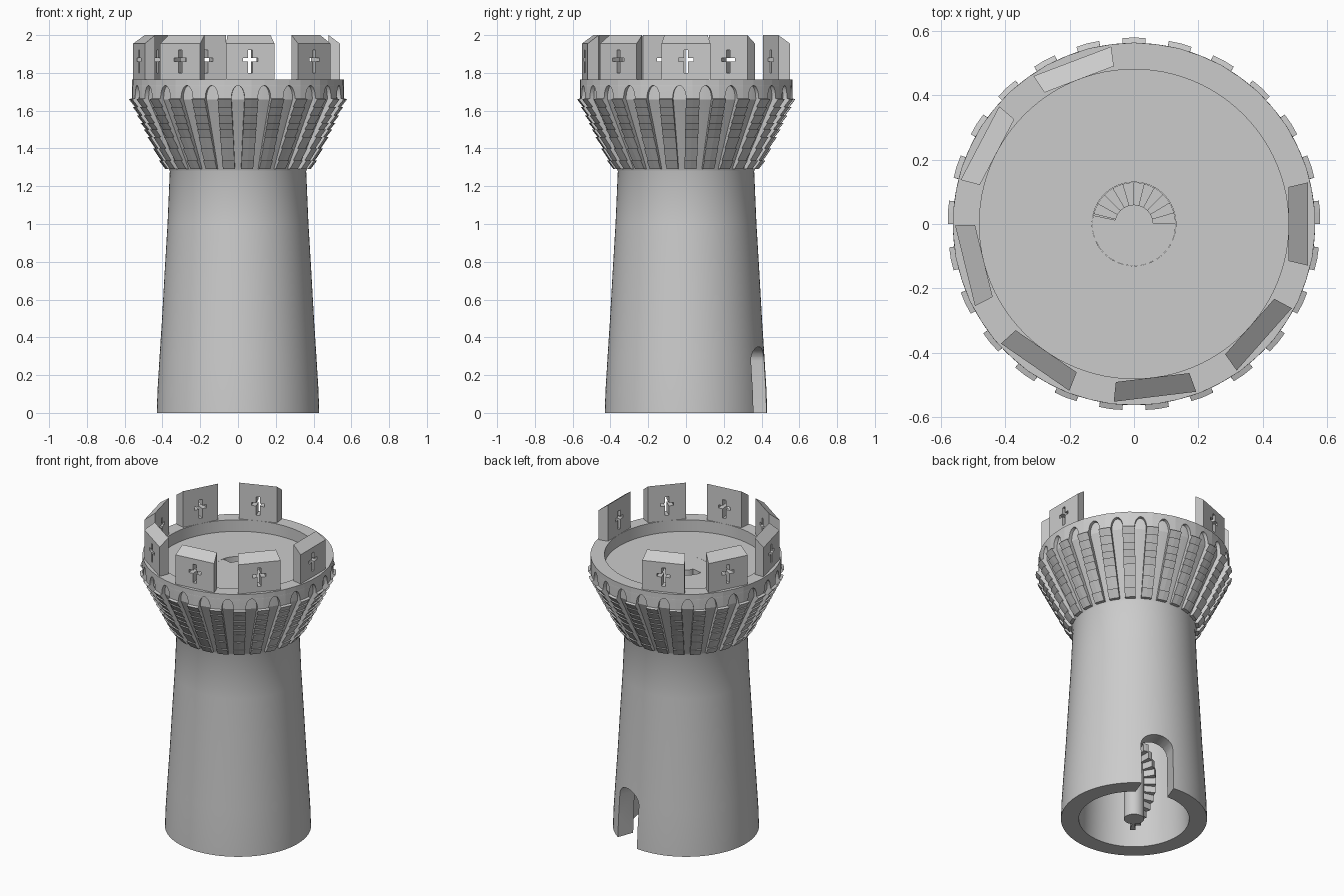
import bpy, bmesh, math
from math import radians, cos, sin, pi

if "Cube" in bpy.data.objects:
    bpy.data.objects.remove(bpy.data.objects["Cube"])


def make(name, verts, faces, rot=0):
    me = bpy.data.meshes.new(name)
    me.from_pydata(verts, [], faces)
    bm = bmesh.new()
    bm.from_mesh(me)
    bmesh.ops.recalc_face_normals(bm, faces=bm.faces)
    bm.to_mesh(me)
    bm.free()
    ob = bpy.data.objects.new(name, me)
    bpy.context.collection.objects.link(ob)
    ob.rotation_euler.z = radians(rot)
    return ob


def polar(r, deg, z):
    return (r * cos(radians(deg)), r * sin(radians(deg)), z)


def ring_solid(name, profile, n):
    """Closed (radius, z) profile revolved all the way round."""
    m = len(profile)
    v = [polar(r, 360 * i / n, z) for i in range(n) for r, z in profile]
    f = [(i * m + j, (i + 1) % n * m + j, (i + 1) % n * m + (j + 1) % m, i * m + (j + 1) % m)
         for i in range(n) for j in range(m)]
    return make(name, v, f)


def loft(name, sections, rot=0):
    """Closed solid through equal-length loops."""
    m, k = len(sections[0]), len(sections)
    v = [p for s in sections for p in s]
    f = [(i * m + j, i * m + (j + 1) % m, (i + 1) * m + (j + 1) % m, (i + 1) * m + j)
         for i in range(k - 1) for j in range(m)]
    f += [tuple(range(m)), tuple(range((k - 1) * m, k * m))]
    return make(name, v, f, rot)


def sector(name, r0, r1, a0, a1, z0, z1, n):
    """Curved slab between two radii and two angles."""
    secs = []
    for i in range(n + 1):
        a = a0 + (a1 - a0) * i / n
        secs.append([polar(r0, a, z0), polar(r1, a, z0), polar(r1, a, z1), polar(r0, a, z1)])
    return loft(name, secs)


def prism(name, outline, x0, x1, rot=0):
    """(y, z) outline extruded along the radial x direction."""
    return loft(name, [[(x, y, z) for y, z in outline] for x in (x0, x1)], rot)


def cut(ob, cutter):
    mod = ob.modifiers.new("cut", 'BOOLEAN')
    mod.operation = 'DIFFERENCE'
    mod.solver = 'EXACT'
    mod.object = cutter
    cutter.hide_render = True
    bpy.context.view_layer.update()
    dg = bpy.context.evaluated_depsgraph_get()
    me = bpy.data.meshes.new_from_object(ob.evaluated_get(dg))
    ob.modifiers.clear()
    ob.data = me
    bpy.data.objects.remove(cutter)


def smooth(ob):
    bpy.ops.object.select_all(action='DESELECT')
    ob.select_set(True)
    bpy.context.view_layer.objects.active = ob
    bpy.ops.object.shade_smooth_by_angle(angle=radians(25))


# Hollow tower wall with flared crown
wall = ring_solid("tower_wall", [
    (.43, 0), (.426, .12), (.415, .3), (.402, .5), (.388, .75), (.373, 1.0), (.361, 1.28),
    (.365, 1.29), (.54, 1.66), (.54, 1.765), (.48, 1.765), (.48, 1.65),
    (.29, 1.65), (.29, 1.0), (.325, 0)], 96)

# Arched doorway at the back right
W = .099
door = [(-W, -.1), (W, -.1)] + [(W * cos(pi * i / 12), .275 + .075 * sin(pi * i / 12)) for i in range(13)]
cut(wall, prism("door_cutter", door, .2, .6, 69.5))
smooth(wall)

# Stepped corbels that widen into an arcade under the rim
N = 25
half = 180 / N
rows = []
levels = [1.29, 1.335, 1.40, 1.46, 1.50, 1.535, 1.575, 1.62, 1.66]
for a, b in zip(levels, levels[1:]):
    for z, d in ((a, -.008), (b, .004)):
        t = (z - 1.29) / .37
        rows.append((z, 4.7 - 1.1 * t, .392 + .182 * t + d))
for i in range(9):
    t = i / 8 * pi / 2
    rows.append((1.665 + .068 * sin(t), half - 3.6 * cos(t), .562))
rows.append((1.765, half, .562))
for k in range(N):
    secs = []
    for z, h, r in rows:
        rin = min(.355 + .175 * (z - 1.29) / .37, .52)
        secs.append([polar(rin, -h, z), polar(r, -h, z), polar(r + .001, 0, z),
                     polar(r, h, z), polar(rin, h, z)])
    loft("corbel", secs, 90 + k * 360 / N)

# Merlon with sloping top and a cross-shaped slit
wo, wi = .129, .115
merlon = loft("merlon", [
    [(.54, s * wo, 1.755), (.54, s * wo, 1.955), (.48, s * wi, 2.0), (.48, s * wi, 1.755)]
    for s in (-1, 1)])
a, b = .011, .04
cross = [(-a, 1.80), (a, 1.80), (a, 1.86), (b, 1.86), (b, 1.88), (a, 1.88), (a, 1.92),
         (-a, 1.92), (-a, 1.88), (-b, 1.88), (-b, 1.86), (-a, 1.86)]
cut(merlon, prism("slit_cutter", cross, .4, .7))
for k in range(1, 7):
    m = bpy.data.objects.new("merlon", merlon.data)
    bpy.context.collection.objects.link(m)
    m.rotation_euler.z = radians(-k * 3 * 360 / 26)

# Roof floor with an opening for the stair
ring_solid("roof_floor", [(.13, 1.65), (.482, 1.65), (.482, 1.69), (.13, 1.69)], 72)
sector("floor_beside_stair", .055, .13, 168, 346, 1.65, 1.69, 16)

# Central newel post
smooth(loft("newel_post", [[polar(.06, i * 11.25, z) for i in range(32)] for z in (0, 1.69)]))

# Spiral steps winding clockwise up to the floor opening
steps, turn = 41, 15
rise = 1.69 / steps
for i in range(steps):
    top = -14 + (steps - i) * turn
    z = (i + 1) * rise - .004
    sector("step", .055, .129, top - turn, top, max(0, z - rise * 1.2), z, 2)
